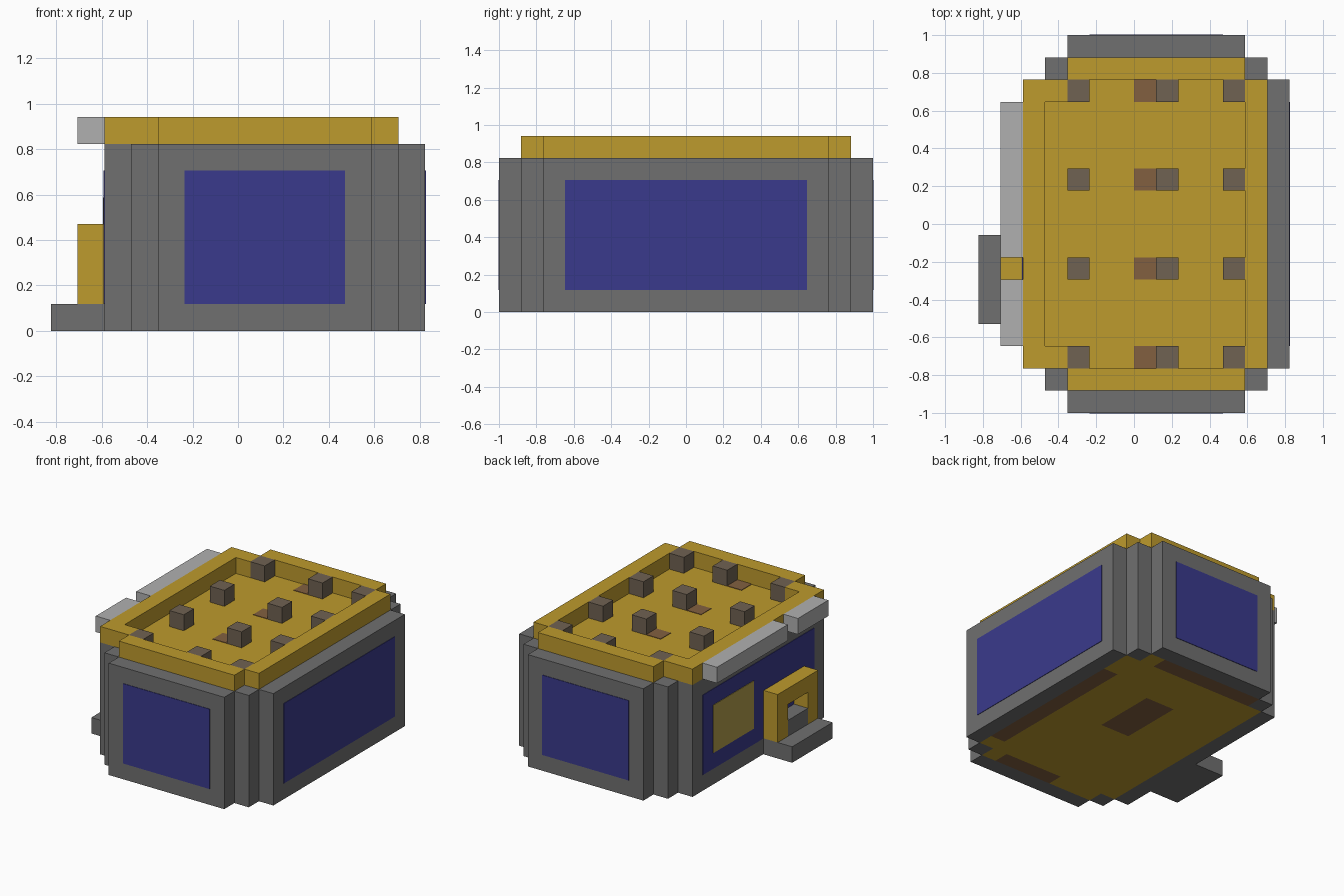
import bpy, bmesh

# Remove the default cube
cube = bpy.data.objects.get("Cube")
if cube:
    bpy.data.objects.remove(cube, do_unlink=True)

U = 2 / 17                      # size of one block
CENTRE = (7, 8.5, 0)            # grid point that sits at the origin
THIN = 0.03                     # plate thickness in blocks


def material(name, *rgb):
    """Flat colour from display values."""
    col = [((c / 255 + 0.055) / 1.055) ** 2.4 for c in rgb] + [1]
    m = bpy.data.materials.new(name)
    m.use_nodes = True
    m.diffuse_color = col
    m.node_tree.nodes["Principled BSDF"].inputs["Base Color"].default_value = col
    return m


STONE = material("stone grey", 112, 112, 112)
GOLD = material("gold", 190, 155, 45)
BLUE = material("window blue", 58, 58, 140)
SILVER = material("light grey", 176, 176, 176)
POST = material("brown grey", 112, 98, 82)
BROWN = material("brown", 130, 96, 64)
SIGN = material("dull gold", 178, 157, 75)


def finish(name, bm, mat):
    for v in bm.verts:
        v.co = [(c - o) * U for c, o in zip(v.co, CENTRE)]
    bmesh.ops.recalc_face_normals(bm, faces=bm.faces)
    mesh = bpy.data.meshes.new(name)
    bm.to_mesh(mesh)
    bm.free()
    mesh.materials.append(mat)
    ob = bpy.data.objects.new(name, mesh)
    bpy.context.collection.objects.link(ob)
    return ob


def box(name, mat, lo, hi):
    bm = bmesh.new()
    bmesh.ops.create_cube(bm, size=1)
    for v in bm.verts:
        v.co = [a if c < 0 else b for c, a, b in zip(v.co, lo, hi)]
    return finish(name, bm, mat)


def cells(*rects):
    """Grid squares covered by rectangles (x0, x1, y0, y1)."""
    return {(x, y) for a, b, c, d in rects for x in range(a, b) for y in range(c, d)}


def slab(name, mat, squares, z0, z1):
    """Solid with the given block footprint, exposed faces only."""
    bm = bmesh.new()

    def quad(*pts):
        bm.faces.new([bm.verts.new(p) for p in pts])

    for x, y in squares:
        ring = [(x, y), (x + 1, y), (x + 1, y + 1), (x, y + 1)]
        quad(*[(*p, z1) for p in ring])
        quad(*[(*p, z0) for p in reversed(ring)])
        sides = [(x, y - 1), (x + 1, y), (x, y + 1), (x - 1, y)]
        for k, side in enumerate(sides):
            if side not in squares:
                p, q = ring[k], ring[(k + 1) % 4]
                quad((*p, z0), (*q, z0), (*q, z1), (*p, z1))
    bmesh.ops.remove_doubles(bm, verts=bm.verts, dist=0.001)
    bmesh.ops.dissolve_limit(bm, angle_limit=0.01, verts=bm.verts, edges=bm.edges)
    return finish(name, bm, mat)


# Stepped-corner footprints
outer = cells((2, 14, 2, 15), (3, 13, 1, 16), (4, 12, 0, 17))
core = cells((3, 13, 2, 15), (4, 12, 1, 16))
rim = cells((2, 13, 2, 15), (4, 12, 1, 16))
recess = cells((3, 12, 3, 14), (4, 12, 2, 15))

# Walls, floor with inlaid patches, roof deck and raised rim
floor_marks = cells((7, 9, 8, 12), (12, 13, 3, 13), (4, 11, 15, 16), (7, 11, 1, 2))
slab("walls", STONE, outer - core, 0, 7)
slab("floor", GOLD, core - floor_marks, 0, 1)
slab("floor_inlay", BROWN, floor_marks, 0, 1)
slab("roof_deck", GOLD, core, 6, 7)
slab("roof_rim", GOLD, rim - recess, 7, 8)

# Roof posts in a grid, with a flat brown mark beside each middle post
for y in (2, 6, 10, 14):
    for x in (4, 8, 11):
        box("roof_post", POST, (x, y, 7), (x + 1, y + 1, 8))
    box("roof_mark", BROWN, (7, y, 7), (8, y + 1, 7 + THIN))

# Windows on all four sides
box("front_window", BLUE, (5, -THIN, 1), (11, 0, 6))
box("back_window", BLUE, (5, 17, 1), (11, 17 + THIN, 6))
box("left_window", BLUE, (14, 3, 1), (14 + THIN, 14, 6))
box("right_window", BLUE, (2 - THIN, 3, 1), (2, 14, 6))
box("sign_panel", SIGN, (2 - 2 * THIN, 9, 2), (2 - THIN, 13, 5))

# Entrance: step, door frame and sill
box("door_step", STONE, (0, 4, 0), (2, 8, 1))
for y in (4, 7):
    box("door_jamb", GOLD, (1, y, 1), (2, y + 1, 3))
box("door_lintel", GOLD, (1, 4, 3), (2, 8, 4))
box("door_sill", STONE, (1, 5, 1), (2, 7, 2))

# Eave in two lengths above the entrance side
for y0, y1 in ((3, 6), (7, 14)):
    box("eave", SILVER, (1, y0, 7), (2, y1, 8))
